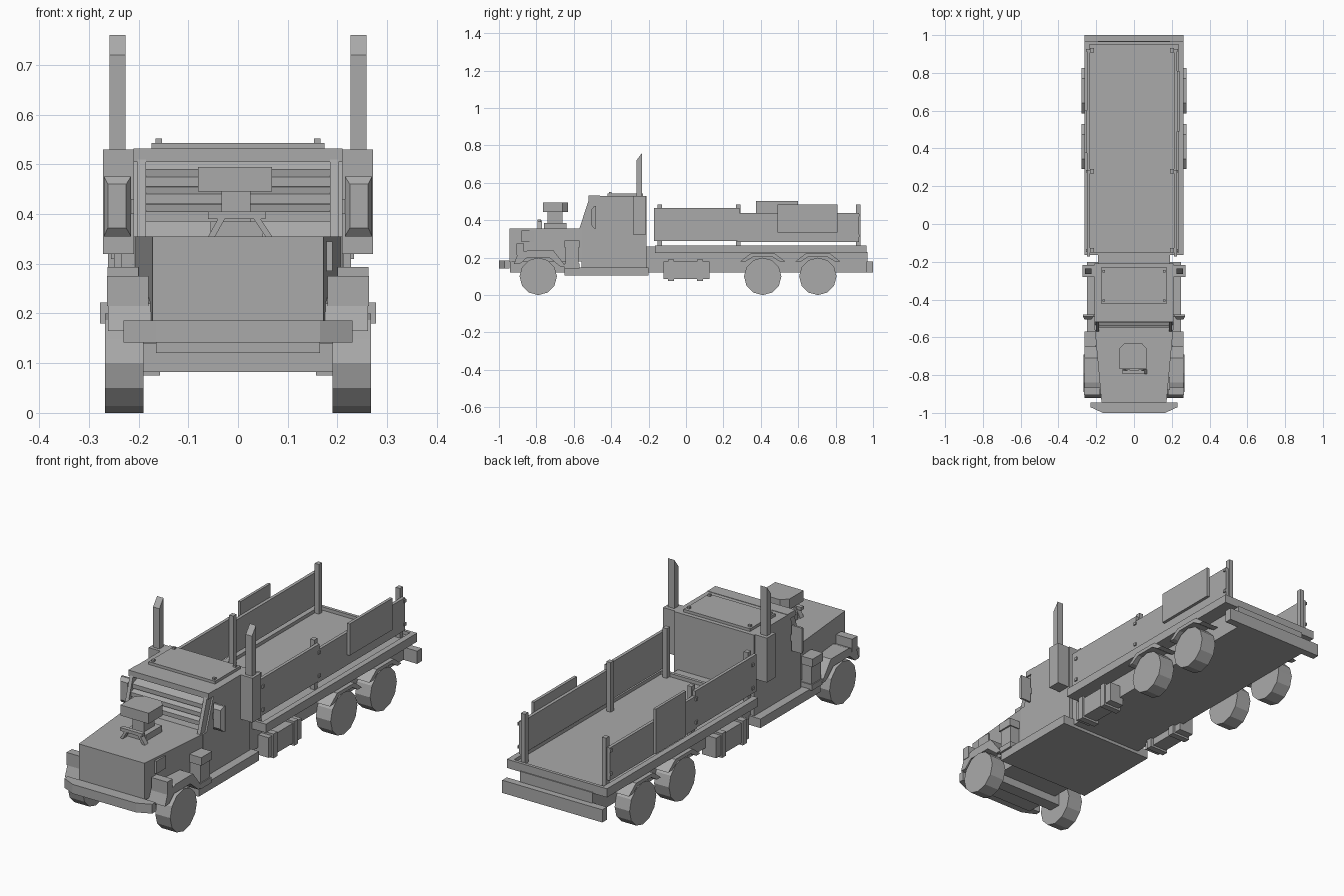
import bpy
import bmesh
from math import cos, sin, pi

default_cube = bpy.data.objects.get("Cube")
if default_cube:
    bpy.data.objects.remove(default_cube, do_unlink=True)

# One flat grey for the whole vehicle
grey = bpy.data.materials.new("plain grey")
grey.use_nodes = True
colour = (0.4, 0.4, 0.4, 1)
grey.diffuse_color = colour
grey.node_tree.nodes["Principled BSDF"].inputs["Base Color"].default_value = colour


def loft(name, rings):
    """Skin a list of equal rings of points and cap both ends."""
    bm = bmesh.new()
    loops = [[bm.verts.new(point) for point in ring] for ring in rings]
    count = len(loops[0])
    for lower, upper in zip(loops, loops[1:]):
        for i in range(count):
            j = (i + 1) % count
            bm.faces.new((lower[i], lower[j], upper[j], upper[i]))
    bm.faces.new(loops[0][::-1])
    bm.faces.new(loops[-1])
    bmesh.ops.recalc_face_normals(bm, faces=bm.faces)
    mesh = bpy.data.meshes.new(name)
    bm.to_mesh(mesh)
    bm.free()
    mesh.materials.append(grey)
    part = bpy.data.objects.new(name, mesh)
    bpy.context.collection.objects.link(part)
    return part


def side_prism(name, profile, x0, x1):
    """Extrude a (y, z) profile across the width."""
    return loft(name, [[(x, y, z) for y, z in profile] for x in (x0, x1)])


def plan_prism(name, outline, z0, z1):
    """Extrude an (x, y) outline upwards."""
    return loft(name, [[(x, y, z) for x, y in outline] for z in (z0, z1)])


def box(name, xs, ys, zs):
    (x0, x1), (y0, y1), (z0, z1) = xs, ys, zs
    return side_prism(name, [(y0, z0), (y1, z0), (y1, z1), (y0, z1)], x0, x1)


def wide_box(name, half_width, ys, zs):
    return box(name, (-half_width, half_width), ys, zs)


def pair(build, name, *args):
    """Build the same part on the left and on the right."""
    for side, sign in (("left", 1), ("right", -1)):
        build(side + "_" + name, sign, *args)


def side_box(name, sign, xs, ys, zs):
    box(name, [sign * x for x in xs], ys, zs)


def side_profile(name, sign, profile, x0, x1):
    side_prism(name, profile, sign * x0, sign * x1)


# Chassis, axles and bumpers
wide_box("cab_base", 0.25, (-0.65, -0.2), (0.105, 0.148))
wide_box("front_frame", 0.165, (-0.94, -0.6), (0.12, 0.2))
wide_box("rear_frame", 0.19, (-0.21, 0.97), (0.12, 0.23))
wide_box("bed_link", 0.19, (-0.21, -0.15), (0.2, 0.26))
wide_box("front_axle", 0.2, (-0.82, -0.76), (0.082, 0.14))
wide_box("rear_bumper", 0.262, (0.965, 1), (0.12, 0.18))
front_bumper = [(-0.23, -0.945), (-0.23, -0.97), (-0.165, -1),
                (0.165, -1), (0.23, -0.97), (0.23, -0.945)]
plan_prism("front_bumper", front_bumper, 0.142, 0.186)

# Twelve-sided wheels
wheel_radius = 0.1


def wheel(name, sign, y):
    angles = [i * pi / 6 for i in range(12)]
    rim = [(y + wheel_radius * sin(a), wheel_radius * (1 - cos(a))) for a in angles]
    side_profile(name, sign, rim, 0.19, 0.268)


for axle, y in (("front", -0.79), ("middle", 0.41), ("back", 0.705)):
    pair(wheel, axle + "_wheel", y)

# Angular mudguards over the rear wheels
for axle, y in (("middle", 0.41), ("back", 0.705)):
    arch = [(-0.12, 0.18), (-0.065, 0.222), (0.065, 0.222), (0.12, 0.18),
            (0.09, 0.18), (0.05, 0.205), (-0.05, 0.205), (-0.09, 0.18)]
    pair(side_profile, axle + "_mudguard", [(y + dy, z) for dy, z in arch], 0.19, 0.278)

# Front fenders with lamps
fender = [(-0.92, 0.165), (-0.9, 0.22), (-0.84, 0.24), (-0.71, 0.24), (-0.64, 0.15),
          (-0.67, 0.15), (-0.73, 0.2), (-0.85, 0.2), (-0.89, 0.165)]
pair(side_profile, "front_fender", fender, 0.165, 0.262)
pair(side_box, "fender_lamp", (0.18, 0.264), (-0.905, -0.865), (0.215, 0.275))

# Tapered hood and its side vent
hood = [(-0.172, -0.945), (0.172, -0.945), (0.208, -0.55), (-0.208, -0.55)]
plan_prism("hood", hood, 0.18, 0.355)
box("hood_side_vent", (0.17, 0.19), (-0.88, -0.81), (0.285, 0.345))

# Air intake on the hood
box("intake_foot", (-0.055, 0.05), (-0.76, -0.64), (0.355, 0.385))
box("intake_neck", (-0.033, 0.025), (-0.74, -0.66), (0.36, 0.45))
intake = [(-0.08, -0.765), (0.068, -0.765), (0.068, -0.66),
          (0.04, -0.63), (-0.05, -0.63), (-0.08, -0.66)]
plan_prism("intake_head", intake, 0.445, 0.495)
box("intake_bar", (-0.06, 0.055), (-0.795, -0.775), (0.39, 0.405))
for name, foot, top in (("right", -0.06, -0.035), ("left", 0.055, 0.025)):
    loft(name + "_intake_strut", [
        [(x + dx, y, z) for dx, y in ((0, -0.795), (0.014, -0.795), (0.014, -0.77), (0, -0.77))]
        for x, z in ((foot, 0.355), (top, 0.4))])

# Cab with a sloping windscreen
cab = [(-0.56, 0.145), (-0.21, 0.145), (-0.21, 0.53), (-0.475, 0.53), (-0.535, 0.355), (-0.56, 0.355)]
side_prism("cab", cab, -0.21, 0.21)
wide_box("windscreen_header", 0.21, (-0.52, -0.46), (0.505, 0.532))
pillar = [(-0.57, 0.355), (-0.53, 0.355), (-0.47, 0.525), (-0.515, 0.525)]
pair(side_profile, "windscreen_pillar", pillar, 0.185, 0.202)
for i in range(3):
    z, y = 0.475 - 0.035 * i, -0.5 - 0.012 * i
    slat = [(y + 0.02, z + 0.018), (y - 0.025, z), (y - 0.025, z - 0.02), (y + 0.02, z - 0.012)]
    side_prism("windscreen_slat", slat, -0.187, 0.187)
wide_box("roof_plate", 0.174, (-0.42, -0.23), (0.53, 0.543))
for y in (-0.405, -0.25):
    pair(side_box, "roof_bolt", (0.153, 0.166), (y - 0.006, y + 0.006), (0.54, 0.552))


# Mirrors with a raised front
def mirror(name, sign):
    rings = []
    for y, inner, outer, low, high in ((-0.48, 0.215, 0.27, 0.355, 0.476),
                                       (-0.49, 0.215, 0.27, 0.355, 0.476),
                                       (-0.505, 0.225, 0.262, 0.372, 0.46)):
        rings.append([(sign * inner, y, low), (sign * outer, y, low),
                      (sign * outer, y, high), (sign * inner, y, high)])
    loft(name, rings)


pair(mirror, "mirror")
pair(side_box, "mirror_arm", (0.2, 0.23), (-0.49, -0.48), (0.4, 0.43))

# Exhaust stacks with slanted tips
pair(side_box, "exhaust_box", (0.208, 0.272), (-0.28, -0.217), (0.32, 0.53))
stack = [(-0.265, 0.52), (-0.235, 0.52), (-0.235, 0.76), (-0.265, 0.72)]
pair(side_profile, "exhaust_stack", stack, 0.226, 0.259)

# Lockers on the step beside the cab
pair(side_box, "step_locker", (0.2, 0.255), (-0.645, -0.575), (0.15, 0.275))
pair(side_box, "locker_lid", (0.2, 0.263), (-0.65, -0.57), (0.255, 0.293))
pair(side_box, "locker_foot", (0.2, 0.26), (-0.65, -0.57), (0.143, 0.17))

# Fuel tanks with straps
pair(side_box, "fuel_tank", (0.17, 0.245), (-0.12, 0.125), (0.085, 0.18))
for y in (-0.08, 0.075):
    pair(side_box, "tank_strap", (0.157, 0.252), (y - 0.015, y + 0.015), (0.075, 0.19))

# Cargo bed with a rim
bed_ends = (-0.165, 0.965)
wide_box("bed_floor", 0.25, bed_ends, (0.225, 0.25))
pair(side_box, "bed_rim", (0.235, 0.262), bed_ends, (0.225, 0.266))
wide_box("bed_front_rim", 0.24, (-0.165, -0.15), (0.225, 0.266))
wide_box("bed_back_rim", 0.24, (0.95, 0.965), (0.225, 0.266))

# Posts, side boards and spare plates; the boards sit a little off centre
for side, sign, inset in (("left", 1, 0.19), ("right", -1, 0.212)):
    post, board = (inset, inset + 0.022), (inset + 0.022, inset + 0.037)
    for y in (-0.14, 0.28, 0.92):
        side_box(side + "_post", sign, post, (y - 0.012, y + 0.012), (0.24, 0.485))
        for z in (0.31, 0.42):
            bolt = (board[1], board[1] + 0.006)
            side_box(side + "_board_bolt", sign, bolt, (y - 0.007, y + 0.007), (z, z + 0.014))
    side_box(side + "_front_board", sign, board, (-0.172, 0.285), (0.29, 0.465))
    side_box(side + "_back_board", sign, board, (0.275, 0.925), (0.285, 0.44))
box("left_plate", (0.228, 0.242), (0.49, 0.81), (0.335, 0.485))
box("right_plate", (-0.262, -0.249), (0.375, 0.6), (0.29, 0.503))
